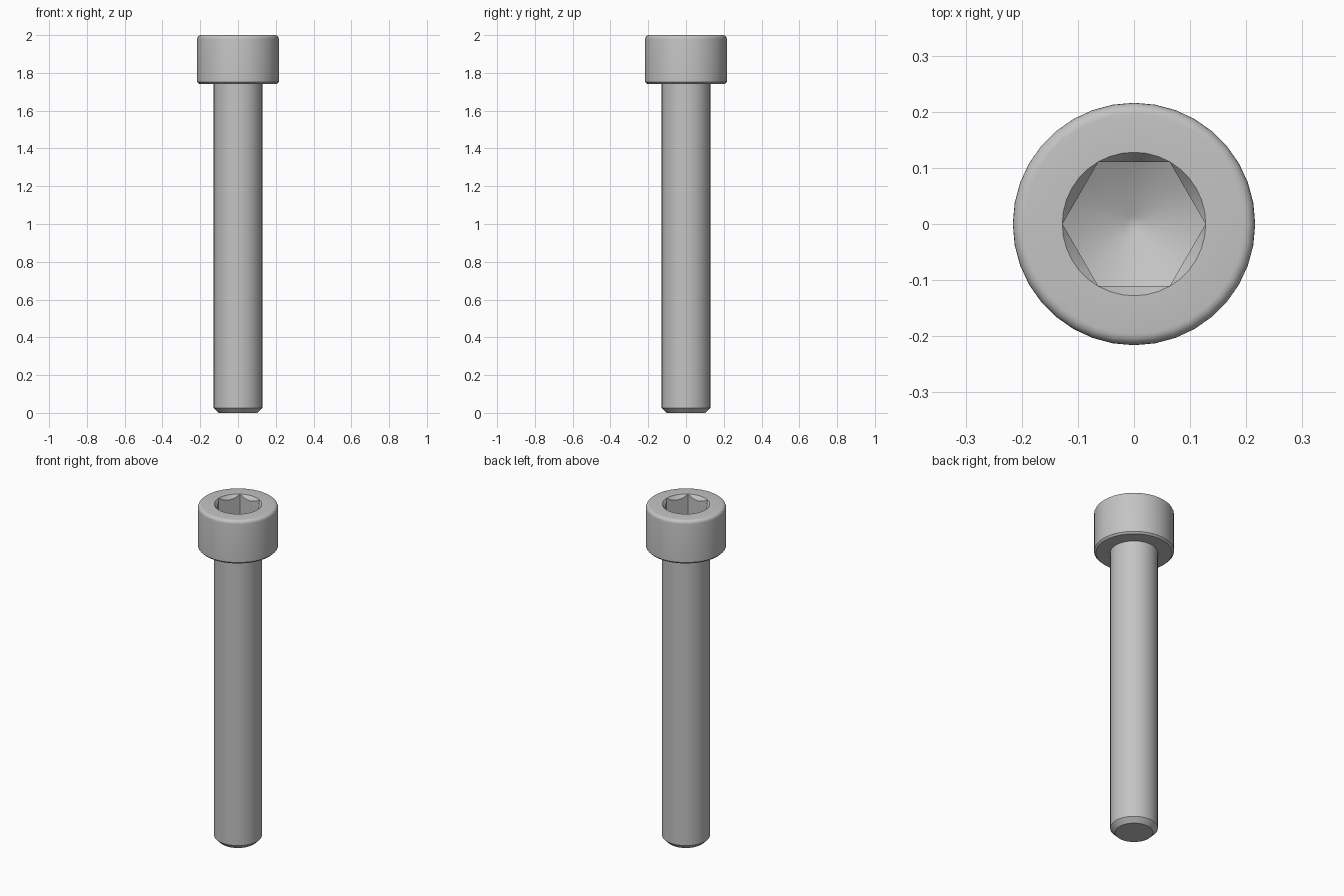
import bpy
import bmesh
from math import sin, cos, pi, radians

SIDES = 36

cube = bpy.data.objects.get("Cube")
if cube:
    bpy.data.objects.remove(cube, do_unlink=True)

steel = bpy.data.materials.new("grey steel")
steel.use_nodes = True
colour = (0.55, 0.55, 0.55, 1)
steel.diffuse_color = colour
steel.node_tree.nodes["Principled BSDF"].inputs["Base Color"].default_value = colour


def lathe(name, profile, sides=SIDES):
    """Revolve (radius, height) points, starting and ending on the axis."""
    bm = bmesh.new()
    verts = [bm.verts.new((r, 0, z)) for r, z in profile]
    edges = [bm.edges.new(pair) for pair in zip(verts, verts[1:])]
    bmesh.ops.spin(bm, geom=verts + edges, cent=(0, 0, 0), axis=(0, 0, 1),
                   angle=2 * pi, steps=sides)
    bmesh.ops.remove_doubles(bm, verts=bm.verts[:], dist=1e-5)
    bmesh.ops.dissolve_degenerate(bm, edges=bm.edges[:], dist=1e-6)
    bmesh.ops.recalc_face_normals(bm, faces=bm.faces[:])
    mesh = bpy.data.meshes.new(name)
    bm.to_mesh(mesh)
    bm.free()
    mesh.materials.append(steel)
    obj = bpy.data.objects.new(name, mesh)
    bpy.context.collection.objects.link(obj)
    return obj


def select(obj):
    bpy.ops.object.select_all(action="DESELECT")
    obj.select_set(True)
    bpy.context.view_layer.objects.active = obj


def combine(obj, tool, operation):
    """Apply a boolean and discard the tool."""
    mod = obj.modifiers.new("cut", "BOOLEAN")
    mod.operation = operation
    mod.solver = "EXACT"
    mod.object = tool
    select(obj)
    bpy.ops.object.modifier_apply(modifier=mod.name)
    bpy.data.objects.remove(tool, do_unlink=True)


# Shaft with a chamfered tip
shaft = lathe("shaft", [(0, 0), (0.102, 0), (0.129, 0.027), (0.129, 1.75), (0, 1.75)])

# Cylindrical head: chamfered below, rounded above
R, TOP, FILLET = 0.216, 2.0, 0.02
rim = [(R - FILLET + FILLET * cos(a), TOP - FILLET + FILLET * sin(a))
       for a in (i * pi / 10 for i in range(6))]
head = lathe("head", [(0, 1.742), (0.206, 1.742), (R, 1.752)] + rim + [(0, TOP)])

# Conical lead-in around the socket mouth
lead_in = lathe("lead_in_cutter", [(0, 1.951), (0.09, 1.951), (0.158, 2.039), (0, 2.039)])
combine(head, lead_in, "DIFFERENCE")

# Hexagonal socket ending in a drilled cone
socket = lathe("socket_cutter", [(0, 1.75), (0.1275, 1.75), (0.1275, 2.05), (0, 2.05)], 6)
drill = lathe("drill_shape", [(0, 1.808), (0.015, 1.81), (0.15, 1.887), (0.15, 2.1), (0, 2.1)])
combine(socket, drill, "INTERSECT")
combine(head, socket, "DIFFERENCE")

for part in (shaft, head):
    select(part)
    bpy.ops.object.shade_smooth_by_angle(angle=radians(32))
